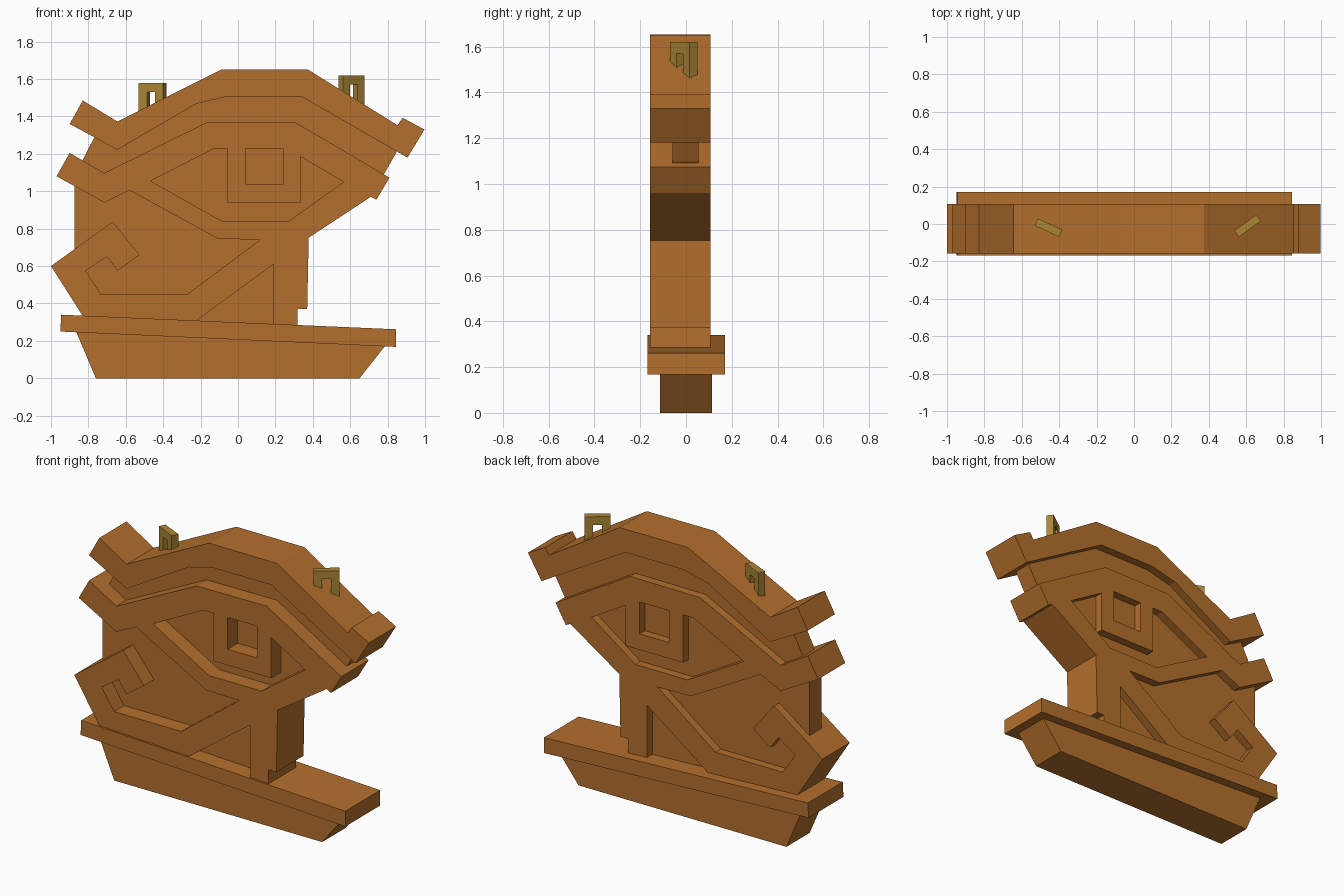
import bpy, bmesh, math
from mathutils import Matrix

cube = bpy.data.objects.get("Cube")
if cube:
    bpy.data.objects.remove(cube, do_unlink=True)


def material(name, rgb):
    m = bpy.data.materials.new(name)
    m.use_nodes = True
    col = (*rgb, 1.0)
    m.diffuse_color = col
    bsdf = next(n for n in m.node_tree.nodes if n.type == 'BSDF_PRINCIPLED')
    bsdf.inputs["Base Color"].default_value = col
    bsdf.inputs["Roughness"].default_value = 0.7
    return m


copper = material("copper brown", (0.456, 0.162, 0.026))
brass = material("dull brass", (0.407, 0.235, 0.036))


def prism(name, loops, y0, y1, mat, turn=0.0, at=(0, 0, 0)):
    """Extrude an x-z outline (first loop) with optional holes from y0 to y1."""
    bm = bmesh.new()
    edges = []
    for loop in loops:
        vs = [bm.verts.new((x, y0, z)) for x, z in loop]
        edges += [bm.edges.new((v, vs[(i + 1) % len(vs)])) for i, v in enumerate(vs)]
    bmesh.ops.triangle_fill(bm, edges=edges, use_beauty=True, use_dissolve=False)
    ext = bmesh.ops.extrude_face_region(bm, geom=bm.faces[:], use_keep_orig=True)
    top = [g for g in ext["geom"] if isinstance(g, bmesh.types.BMVert)]
    bmesh.ops.translate(bm, verts=top, vec=(0, y1 - y0, 0))
    bmesh.ops.recalc_face_normals(bm, faces=bm.faces[:])
    bm.transform(Matrix.Translation(at) @ Matrix.Rotation(turn, 4, 'Z'))
    me = bpy.data.meshes.new(name)
    bm.to_mesh(me)
    bm.free()
    me.materials.append(mat)
    ob = bpy.data.objects.new(name, me)
    bpy.context.collection.objects.link(ob)
    return ob


FRONT, BACK = -0.157, 0.106

# Foot and tilted plank
prism("base_foot", [[(-0.76, 0), (0.65, 0), (0.80, 0.19), (-0.87, 0.26)]],
      -0.113, 0.113, copper)
prism("base_plank", [[(-0.95, 0.25), (0.845, 0.168), (0.845, 0.262), (-0.945, 0.34)]],
      -0.168, 0.17, copper)

# Thin core plate, seen at the bottom of all recesses
prism("core_plate", [[
    (-0.77, 0.28), (-0.875, 0.48), (-0.875, 1.08), (-0.765, 1.295), (-0.64, 1.30),
    (-0.06, 1.58), (0.36, 1.58), (0.83, 1.28), (0.848, 1.21), (0.786, 1.10),
    (0.70, 1.0), (0.33, 0.78), (0.29, 0.28)]], -0.06, 0.055, copper)

# Raised brow band
prism("brow", [[
    (-0.90, 1.36), (-0.83, 1.485), (-0.645, 1.373), (-0.085, 1.652), (0.375, 1.65),
    (0.853, 1.353), (0.88, 1.393), (0.997, 1.33), (0.906, 1.18), (0.337, 1.508),
    (-0.055, 1.508), (-0.225, 1.467), (-0.645, 1.222)]], FRONT, BACK, copper)

# Raised lid, neck, diagonal strut and curl in one outline
lid = [
    (-0.97, 1.08), (-0.90, 1.205), (-0.715, 1.097), (-0.17, 1.367), (0.305, 1.37),
    (0.81, 1.073), (0.74, 0.955), (0.71, 0.97), (0.378, 0.752), (0.37, 0.37),
    (0.318, 0.37), (0.318, 0.27), (0.19, 0.27), (0.19, 0.61), (-0.275, 0.27),
    (-0.79, 0.27), (-1.0, 0.60), (-0.67, 0.837), (-0.527, 0.66), (-0.645, 0.575),
    (-0.70, 0.65), (-0.815, 0.575), (-0.73, 0.447), (-0.275, 0.447), (0.12, 0.742),
    (-0.105, 0.745), (-0.58, 1.005), (-0.715, 0.94)]
eye_opening = [
    (-0.467, 1.055), (-0.125, 1.23), (-0.055, 1.23), (-0.055, 0.937), (0.335, 0.937),
    (0.335, 1.185), (0.565, 1.05), (0.27, 0.84), (-0.085, 0.84)]
pupil = [(0.04, 1.035), (0.24, 1.035), (0.24, 1.23), (0.04, 1.23)]
prism("lid_neck_and_curl", [lid, eye_opening, pupil], FRONT, BACK, copper)

# Two small hanging loops sunk into the brow
for name, x, y, top, turn in (("right_loop", -0.457, -0.02, 1.58, -25),
                              ("left_loop", 0.607, -0.01, 1.62, 36)):
    w, i, d = 0.072, 0.024, 0.18
    staple = [(-w, -d), (-w, 0), (w, 0), (w, -d), (i, -d), (i, -0.05), (-i, -0.05), (-i, -d)]
    prism(name, [staple], -0.021, 0.021, brass, math.radians(turn), (x, y, top))
